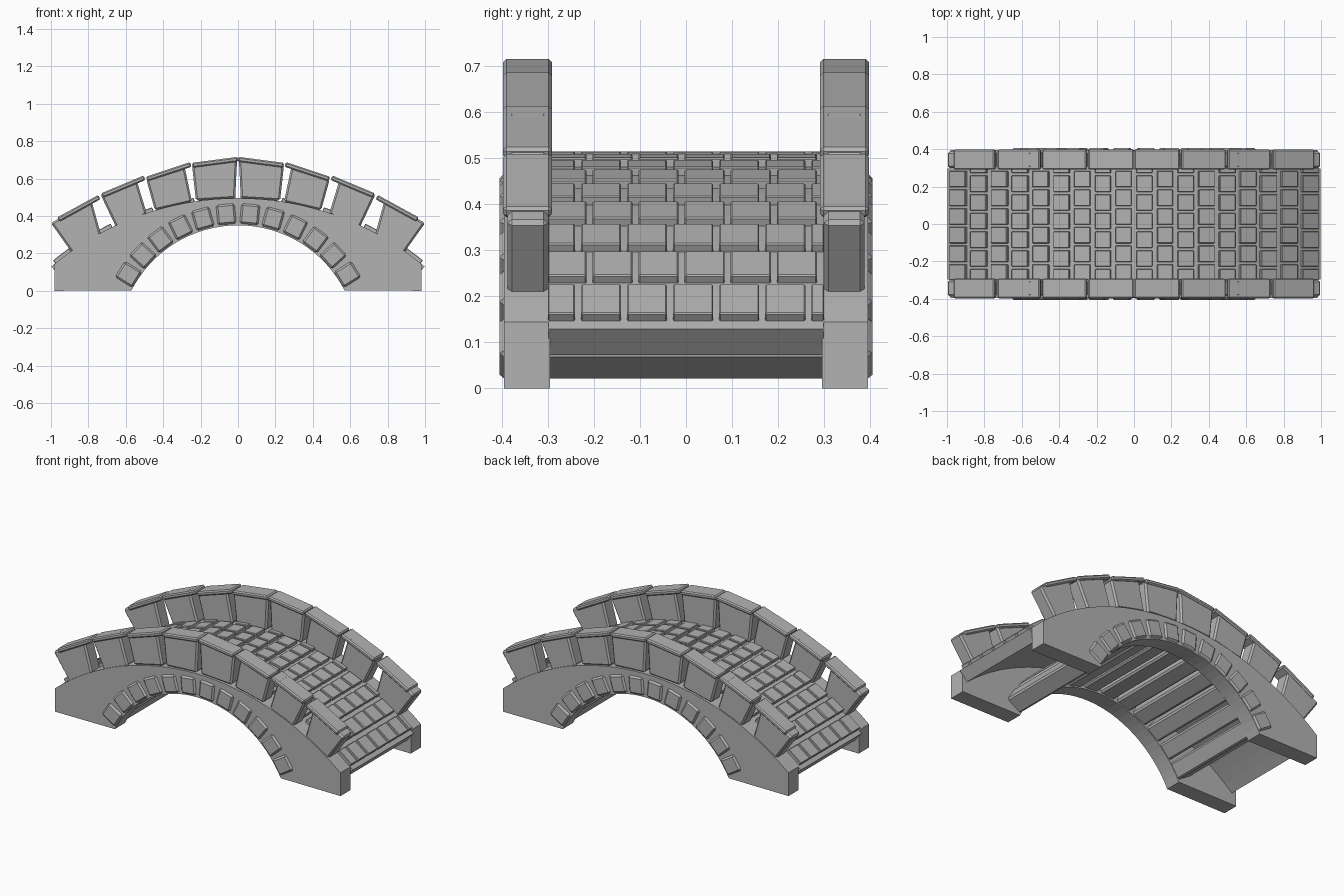
import bpy, bmesh
from math import sin, cos, asin, radians
from mathutils import Vector

cube = bpy.data.objects.get("Cube")
if cube:
    bpy.data.objects.remove(cube, do_unlink=True)

stone = bpy.data.materials.new("grey_stone")
stone.use_nodes = True
GREY = (0.45, 0.45, 0.45, 1)
stone.diffuse_color = GREY
stone.node_tree.nodes["Principled BSDF"].inputs["Base Color"].default_value = GREY

# Road arc and the arch opening beneath it: radius and centre height
ROAD_R, ROAD_Z = 1.545, -1.05
ARCH_R, ARCH_Z = 0.64, -0.29
RING_R, RING_Z = 0.69, -0.278


def prism(bm, outline, y0, y1):
    """Extrude an outline in the xz plane from y0 to y1."""
    face = bm.faces.new([bm.verts.new((x, y0, z)) for x, z in outline])
    out = bmesh.ops.extrude_face_region(bm, geom=[face])
    verts = [g for g in out["geom"] if isinstance(g, bmesh.types.BMVert)]
    bmesh.ops.translate(bm, vec=(0, y1 - y0, 0), verts=verts)


def finish(name, bm, bevel=0):
    bmesh.ops.recalc_face_normals(bm, faces=bm.faces)
    mesh = bpy.data.meshes.new(name)
    bm.to_mesh(mesh)
    bm.free()
    obj = bpy.data.objects.new(name, mesh)
    bpy.context.collection.objects.link(obj)
    mesh.materials.append(stone)
    if bevel:
        mod = obj.modifiers.new("worn_edges", "BEVEL")
        mod.width = bevel
        mod.segments = 1
        mod.limit_method = "ANGLE"
    return obj


def arc(r, zc, half_angle, steps):
    angles = [half_angle * (2 * i / steps - 1) for i in range(steps + 1)]
    return [(r * sin(a), zc + r * cos(a)) for a in angles]


def block(r, zc, angle, length, height):
    """Rectangle centred at radius r, turned to follow an arc."""
    radial = Vector((sin(angle), cos(angle)))
    along = Vector((cos(angle), -sin(angle)))
    mid = Vector((0, zc)) + radial * r
    return [mid + along * (s * length / 2) + radial * (t * height / 2)
            for s, t in ((-1, -1), (1, -1), (1, 1), (-1, 1))]


# Side walls with the arch opening cut out of the profile
top = arc(ROAD_R, ROAD_Z, asin(0.98 / ROAD_R), 32)
opening = arc(ARCH_R, ARCH_Z, asin(0.57 / ARCH_R), 32)
outline = [(-0.98, 0)] + top + [(0.98, 0)] + opening[::-1]
for name, y in (("front_wall", -0.395), ("back_wall", 0.295)):
    bm = bmesh.new()
    prism(bm, outline, y, y + 0.1)
    finish(name, bm)

# Curved road slab
half = asin(0.998 / ROAD_R)
bm = bmesh.new()
prism(bm, arc(ROAD_R, ROAD_Z, half, 32) + arc(ROAD_R - 0.075, ROAD_Z, half, 32)[::-1],
      -0.298, 0.298)
finish("road_slab", bm)

# Staggered paving stones
bm = bmesh.new()
for col in range(18):
    x = (col - 8.5) * 0.11
    a = asin(x / ROAD_R)
    shape = block(ROAD_R + 0.004, ROAD_Z, a, 0.085 / cos(a), 0.03)
    start = -0.303 - 0.025 * (col % 2)
    for row in range(7):
        y0 = max(start + row * 0.1, -0.3)
        y1 = min(start + row * 0.1 + 0.087, 0.3)
        if y1 - y0 > 0.015:
            prism(bm, shape, y0, y1)
finish("paving_stones", bm, 0.003)

# Arch ring stones running the full width under the road
bm = bmesh.new()
for i in range(12):
    prism(bm, block(RING_R, RING_Z, radians((i - 5.5) * 10.55), 0.1, 0.108),
          -0.405, 0.405)
finish("arch_stones", bm, 0.01)

# Parapet wedges (four corners) and their cap ends, one half of one side
WEDGES = [
    ((0.015, 0.495), (0.005, 0.70), (0.246, 0.674), (0.225, 0.482)),
    ((0.246, 0.475), (0.285, 0.66), (0.490, 0.595), (0.444, 0.430)),
    ((0.487, 0.410), (0.545, 0.60), (0.735, 0.515), (0.647, 0.330)),
    ((0.730, 0.290), (0.785, 0.488), (1.00, 0.362), (0.885, 0.200)),
]
CAPS = [
    ((0.002, 0.716), (0.246, 0.684)),
    ((0.256, 0.688), (0.492, 0.610)),
    ((0.505, 0.616), (0.732, 0.521)),
    ((0.748, 0.512), (0.967, 0.392)),
]
for side, sy in (("front", -1), ("back", 1)):
    blocks, caps = bmesh.new(), bmesh.new()
    for sx in (-1, 1):
        for wedge, (a, b) in zip(WEDGES, CAPS):
            prism(blocks, [(sx * x, z) for x, z in wedge], sy * 0.299, sy * 0.388)
            a, b = Vector(a), Vector(b)
            d = (b - a).normalized()
            down = Vector((d.y, -d.x)) * 0.026
            prism(caps, [(sx * p.x, p.y) for p in (a, b, b + down, a + down)],
                  sy * 0.291, sy * 0.397)
    finish(side + "_parapet_blocks", blocks, 0.01)
    finish(side + "_parapet_caps", caps, 0.007)
